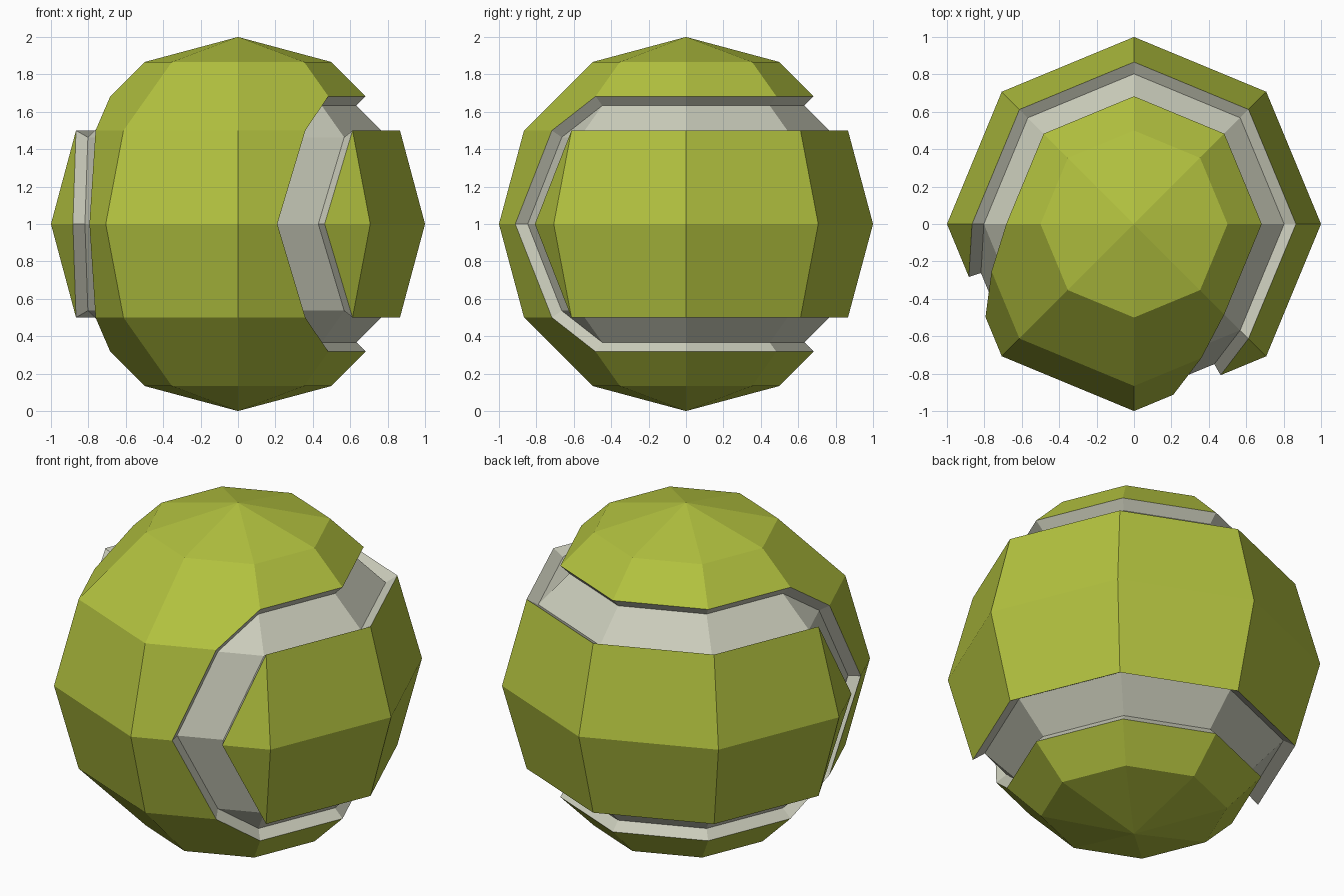
import bpy, bmesh, math
from mathutils import Vector

if "Cube" in bpy.data.objects:
    bpy.data.objects.remove(bpy.data.objects["Cube"])

# (radius, height) of the rings of an 8-sided, 6-ring ball, equator to pole
RINGS = [(1, 0), (.866, .5), (.5, .866), (0, 1)]
DEPTH = .927   # groove floor is the surface scaled towards the centre


def corner(i, level):
    a = math.radians(45 * i - 45)
    r, z = RINGS[level]
    return Vector((r * math.cos(a), r * math.sin(a), z))


def pt(i, level):
    """Point on the faceted ball; fractions lie along straight edges."""
    i0, l0 = math.floor(i), math.floor(level)
    if i != i0:
        return corner(i0, l0).lerp(corner(i0 + 1, l0), i - i0)
    if level != l0:
        return corner(i0, l0).lerp(corner(i0, l0 + 1), level - l0)
    return corner(i0, l0)


def add_face(bm, pts, facing=None):
    """Add a polygon whose normal points along facing (default outward)."""
    clean = [p for k, p in enumerate(pts) if (p - pts[k - 1]).length > 1e-5]
    f = bm.faces.new([bm.verts.new(p) for p in clean])
    f.normal_update()
    mid = f.calc_center_median()
    direction = mid if facing is None else facing - mid
    if f.normal.dot(direction) < 0:
        f.normal_flip()


def groove_cell(a, b, c, d):
    """Sunken strip between outer edge a-b and inner edge c-d."""
    lo = [p * DEPTH for p in (a, b, d, c)]
    add_face(seam, lo)
    mid = (a + b + c + d) / 4
    for p, q in ((a, b), (c, d)):
        if (p - q).length > 1e-5:
            add_face(seam, [p, q, q * DEPTH, p * DEPTH], mid)


felt, seam = bmesh.new(), bmesh.new()

# Columns wrapped by the seam: side panel, groove, upper cap
for i in range(5):
    add_face(felt, [pt(i, 0), pt(i + 1, 0), pt(i + 1, 1), pt(i, 1)])
    groove_cell(pt(i, 1.5), pt(i + 1, 1.5), pt(i, 1), pt(i + 1, 1))
    add_face(felt, [pt(i, 1.5), pt(i + 1, 1.5), pt(i + 1, 2), pt(i, 2)])

# Columns where the seam turns down: near corner, far corner, tip position
for n, far, tip in ((0, -1, -.345), (5, 6, 5.4)):
    s = far - n
    A, B, C = pt(n, 1.5), pt(n + s * .412, 1), pt(n + s * .703, 0)
    D, E = pt(n, 1), pt(tip, 0)
    groove_cell(A, B, D, D)
    groove_cell(B, C, D, E)
    add_face(felt, [D, pt(n, 0), E])
    add_face(felt, [B, C, pt(far, 0), pt(far, 1)])
    add_face(felt, [A, B, pt(far, 1), pt(far, 2), pt(n, 2)])

# Plain column between the two turns, then the pole
for l in (0, 1):
    add_face(felt, [pt(6, l), pt(7, l), pt(7, l + 1), pt(6, l + 1)])
for i in range(8):
    add_face(felt, [pt(i, 2), pt(i + 1, 2), Vector((0, 0, 1))])


def finish(bm, name, mat_name, color):
    bmesh.ops.remove_doubles(bm, verts=bm.verts, dist=1e-4)
    me = bpy.data.meshes.new(name)
    bm.to_mesh(me)
    bm.free()
    mat = bpy.data.materials.new(mat_name)
    mat.diffuse_color = color
    mat.use_nodes = True
    mat.node_tree.nodes["Principled BSDF"].inputs["Base Color"].default_value = mat.diffuse_color
    me.materials.append(mat)
    ob = bpy.data.objects.new(name, me)
    bpy.context.collection.objects.link(ob)
    ob.location.z = 1
    # Lower half mirrors the upper half
    m = ob.modifiers.new("lower_half", 'MIRROR')
    m.use_axis = (False, False, True)
    m.merge_threshold = 1e-4


finish(felt, "ball_cover", "yellow green felt", (.45, .54, .05, 1))
finish(seam, "seam_groove", "pale grey seam", (.6, .61, .5, 1))
